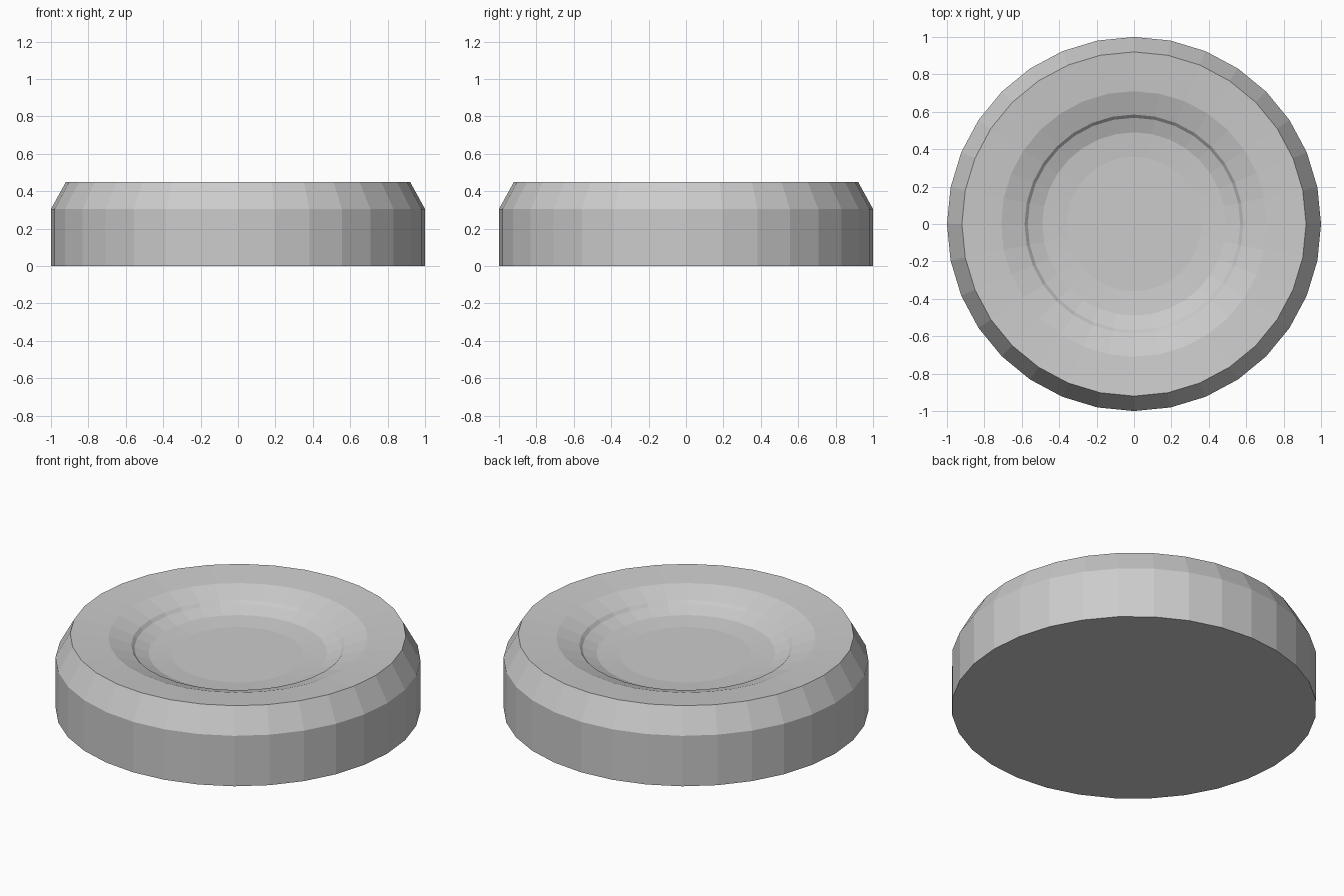
import bpy, bmesh
from math import cos, sin, tau

cube = bpy.data.objects.get("Cube")
if cube:
    bpy.data.objects.remove(cube, do_unlink=True)

SIDES = 32

# Plain grey finish
grey = bpy.data.materials.new("light_grey")
grey.use_nodes = True
colour = (0.6, 0.6, 0.6, 1)
grey.diffuse_color = colour
grey.node_tree.nodes["Principled BSDF"].inputs["Base Color"].default_value = colour

# Radius and height: outer wall, chamfer, sloping rim, stepped dish
profile = [(1, 0), (1, 0.305), (0.92, 0.45), (0.71, 0.432), (0.585, 0.388),
           (0.568, 0.37), (0.49, 0.341), (0.36, 0.329)]


def lathe(name, profile, material):
    """Turn a profile around z, closing both ends with flat caps."""
    bm = bmesh.new()
    rings = [[bm.verts.new((r * cos(tau * i / SIDES), r * sin(tau * i / SIDES), z))
              for i in range(SIDES)] for r, z in profile]
    for low, high in zip(rings, rings[1:]):
        for i in range(SIDES):
            j = (i + 1) % SIDES
            bm.faces.new((low[i], low[j], high[j], high[i]))
    bm.faces.new(rings[0][::-1])
    bm.faces.new(rings[-1])
    mesh = bpy.data.meshes.new(name)
    bm.to_mesh(mesh)
    bm.free()
    mesh.materials.append(material)
    obj = bpy.data.objects.new(name, mesh)
    bpy.context.collection.objects.link(obj)
    return obj


lathe("dished_disc", profile, grey)
